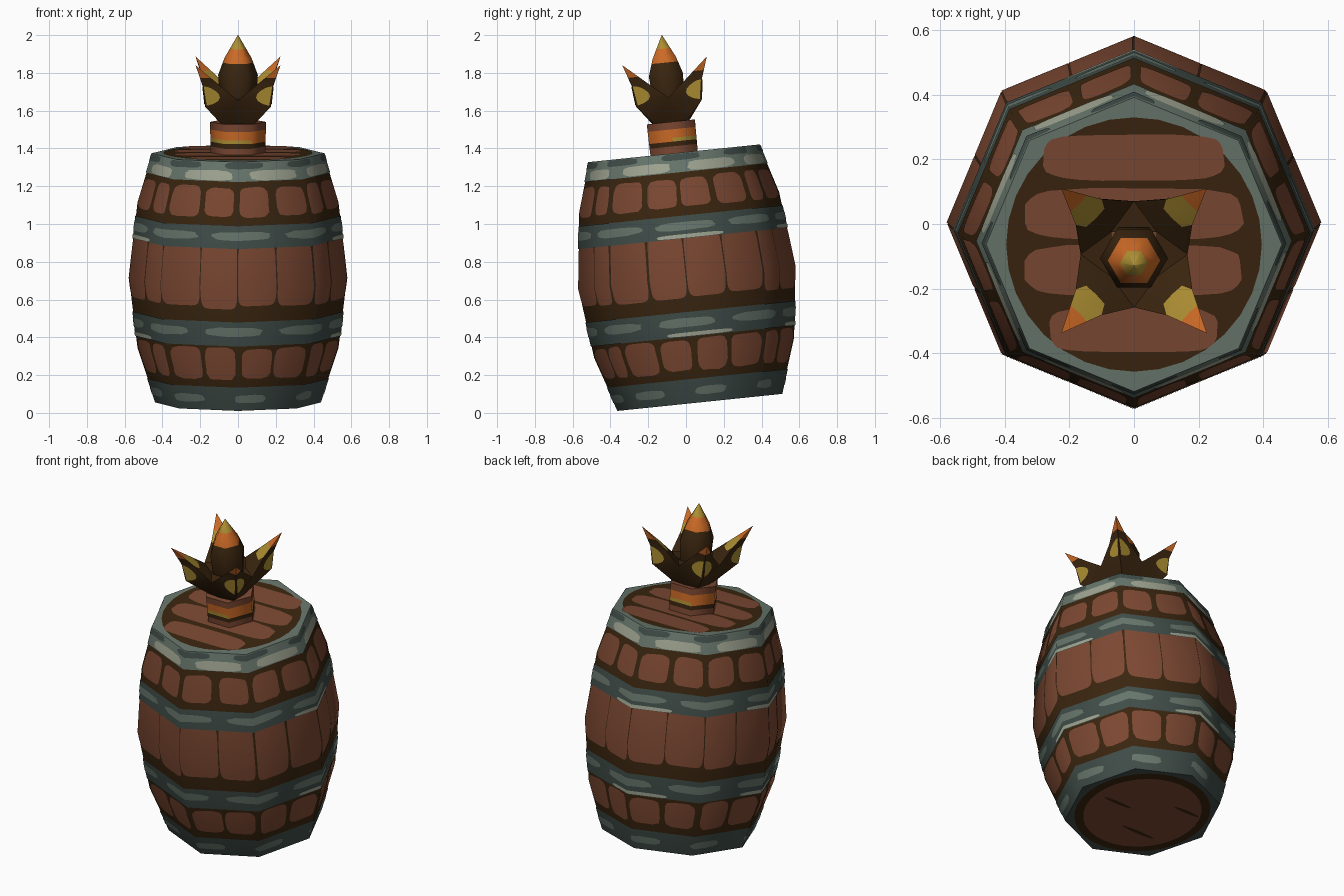
import bpy, bmesh, math, random
from mathutils import Vector, Matrix

random.seed(4)
if "Cube" in bpy.data.objects:
    bpy.data.objects.remove(bpy.data.objects["Cube"])


def srgb(*rgb):
    return tuple((c / 255 / 12.92) if c < 11 else ((c / 255 + 0.055) / 1.055) ** 2.4 for c in rgb) + (1,)


# Flat colours
MATS = []
for name, col in [("wood brown", srgb(124, 72, 50)), ("dark wood", srgb(58, 37, 15)),
                  ("dark steel", srgb(64, 77, 73)), ("mid steel", srgb(102, 117, 107)),
                  ("light steel", srgb(158, 163, 144)), ("orange", srgb(204, 106, 38)),
                  ("yellow", srgb(172, 142, 50))]:
    m = bpy.data.materials.new(name)
    m.use_nodes = True
    m.diffuse_color = col
    m.node_tree.nodes["Principled BSDF"].inputs["Base Color"].default_value = col
    MATS.append(m)
WOOD, DARK, STEEL, MID, LIGHT, ORANGE, YELLOW = range(7)

# The whole barrel leans slightly
TILT = Matrix.Translation((0, 0.005, 0.715)) @ Matrix.Rotation(math.radians(5.9), 4, "X")
TOP = 0.663
PROFILE = [(-TOP, 0.435), (-0.372, 0.532), (0, 0.577), (0.402, 0.532), (TOP, 0.453)]


def finish(name, bm, smooth=None, normal=None):
    me = bpy.data.meshes.new(name)
    bm.to_mesh(me)
    bm.free()
    for m in MATS:
        me.materials.append(m)
    if smooth or normal:
        me.polygons.foreach_set("use_smooth", [True] * len(me.polygons))
    if smooth:
        me.set_sharp_from_angle(angle=math.radians(smooth))
    if normal:
        me.normals_split_custom_set_from_vertices([normal(v.co) for v in me.vertices])
    ob = bpy.data.objects.new(name, me)
    ob.matrix_world = TILT
    bpy.context.collection.objects.link(ob)
    return ob


def bisect(bm, co, no):
    bmesh.ops.bisect_plane(bm, geom=bm.verts[:] + bm.edges[:] + bm.faces[:],
                           plane_co=co, plane_no=no, dist=1e-5)


def blob(cx, cy, a, b, power=4.5, count=24, wobble=0.0):
    """Outline of a rounded rectangle."""
    pts = []
    for i in range(count):
        t = math.tau * (i + 0.5) / count
        c, s = math.cos(t), math.sin(t)
        k = 1 + random.uniform(-wobble, wobble)
        pts.append((cx + math.copysign(abs(c) ** (2 / power), c) * a * k,
                    cy + math.copysign(abs(s) ** (2 / power), s) * b * k))
    return pts


def wrap(s, h, off):
    """Map corner number s and height h onto the eight-sided wall."""
    for (h0, r0), (h1, r1) in zip(PROFILE, PROFILE[1:]):
        if h <= h1 + 1e-6:
            break
    r = r0 + (r1 - r0) * (h - h0) / (h1 - h0) + off
    k = math.floor(s + 1e-5)
    a, b = (Vector((math.cos(q * math.pi / 4), math.sin(q * math.pi / 4), 0)) * r for q in (k, k + 1))
    p = a.lerp(b, s - k)
    p.z = h
    return p


def wall_normal(co):
    n = Vector((co.x, co.y, 0)).normalized()
    n.z = 0.5 * co.z
    return n.normalized()


def wall_part(name, outlines, off):
    """Thin painted pieces that follow the barrel wall; outlines = [(points, material)]."""
    bm = bmesh.new()
    for pts, mat in outlines:
        bm.faces.new([bm.verts.new((x, y, 0)) for x, y in pts]).material_index = mat
    for k in range(-1, 10):
        bisect(bm, (k, 0, 0), (1, 0, 0))
    for h, _ in PROFILE[1:-1]:
        bisect(bm, (0, h, 0), (0, 1, 0))
    for v in bm.verts:
        v.co = wrap(v.co.x, v.co.y, off)
    finish(name, bm, normal=wall_normal)


def ring(h0, h1):
    return [(0, h0), (8, h0), (8, h1), (0, h1)]


# Barrel wall and hoops
wall_part("barrel_wall", [(ring(-TOP, TOP), DARK)], 0)
wall_part("hoops", [(ring(-TOP, -0.535), STEEL), (ring(-0.31, -0.18), STEEL),
                    (ring(0.21, 0.33), STEEL), (ring(0.56, TOP), MID)], 0.004)

# Staves, two on each side of the barrel
staves = []
for i in range(16):
    c = i / 2 + 0.25
    staves.append((blob(c + random.uniform(-.02, .02), 0.452, 0.21, random.uniform(.074, .083), wobble=.03), WOOD))
    staves.append((blob(c, 0.07, random.choice((0.235, 0.24, 0.25)), random.uniform(.165, .185), 7), WOOD))
    staves.append((blob(c + random.uniform(-.02, .02), -0.408, 0.215, random.uniform(.08, .09), wobble=.03), WOOD))
wall_part("staves", staves, 0.002)

# Worn highlights on the hoops
marks = []
for k in range(8):
    marks.append((blob(k + 0.05, 0.275, 0.4, 0.022, 3, wobble=.06), MID))
    marks.append((blob(k - 0.05, -0.235, 0.38, 0.024, 3, wobble=.06), MID))
    marks.append((blob(k + 0.2, -0.6, 0.25, 0.022, 3, wobble=.06), MID))
    marks.append((blob(k + 0.55, 0.59, 0.36, 0.026, 4, wobble=.05), LIGHT))
    marks.append((blob(k + 0.1, 0.642, 0.3, 0.017, 4, wobble=.05), STEEL))
    if k % 2 == 0 and k != 6:
        marks.append((blob(k + 0.1, 0.222, 0.45, 0.01, 4), LIGHT))
        marks.append((blob(k + 0.1, -0.297, 0.45, 0.01, 4), LIGHT))
wall_part("hoop_highlights", marks, 0.006)


def circle(r, n):
    return [(r * math.cos(math.tau * i / n), r * math.sin(math.tau * i / n)) for i in range(n)]


def lid(name, side, layers):
    """Flat end of the barrel built from stacked thin layers."""
    bm = bmesh.new()
    for level, (pts, mat) in layers:
        z = side * (TOP + level * 0.002)
        f = bm.faces.new([bm.verts.new((x, y, z)) for x, y in pts[::side]])
        f.material_index = mat
    finish(name, bm)


planks = [(2, (blob(0, y, a, b, 4, wobble=.02), WOOD)) for y, a, b in
          [(0.27, 0.28, 0.072), (0.095, 0.335, 0.08), (-0.08, 0.335, 0.08), (-0.265, 0.26, 0.07)]]
lid("top_lid", 1, [(0, (circle(0.457, 8), MID)), (1, (circle(0.395, 32), DARK))] + planks)
cracks = [(3, (blob(x, y, a, 0.012, 2, 12), DARK)) for x, y, a in
          [(-0.2, 0.15, 0.09), (0.18, 0.0, 0.1), (-0.1, -0.16, 0.12)]]
lid("bottom_lid", -1, [(0, (circle(0.439, 8), STEEL)), (1, (circle(0.385, 32), DARK)),
                       (2, (circle(0.335, 32), WOOD))] + cracks)


def spindle(name, rows, sides, cuts, rule):
    """Stacked rings of (height, radius), cut level and coloured by height."""
    bm = bmesh.new()
    rings = [[bm.verts.new((x, y, h)) for x, y in circle(r, sides)] for h, r in rows]
    for a, b in zip(rings, rings[1:]):
        for i in range(sides):
            j = (i + 1) % sides
            bm.faces.new((a[i], a[j], b[j], b[i]))
    bm.faces.new(rings[-1])
    for h in cuts:
        bisect(bm, (0, 0, h), (0, 0, 1))
    for f in bm.faces:
        f.material_index = rule(f.calc_center_median())
    finish(name, bm, smooth=65)


# Neck of the stopper
def neck_rule(c):
    if c.z > 0.79 or c.z < 0.7:
        return WOOD
    if c.z > 0.745:
        return ORANGE
    if c.z > 0.725:
        return YELLOW if c.x * c.y > -0.002 else ORANGE
    return DARK


spindle("stopper_neck", [(0.65, 0.145), (0.83, 0.148)], 6, (0.7, 0.725, 0.745, 0.79), neck_rule)

# Central bud
spindle("bud", [(0.84, 0.06), (0.95, 0.095), (1.08, 0.105), (1.17, 0.072), (1.292, 0.001)], 6,
        (1.145, 1.22), lambda c: YELLOW if c.z > 1.22 else ORANGE if c.z > 1.145 else DARK)

# Four pointed leaves forming a square cup
bm = bmesh.new()
half = [Vector(p) for p in [(.10, 0, .83), (.09, .09, .83), (.175, .175, .93), (.165, 0, .96),
                            (.187, .187, 1.04), (.18, .1, 1.045), (.225, .225, 1.155), (.07, .07, .96)]]
OUTER = [(0, 1, 2, 3), (3, 2, 4, 5), (5, 4, 6)]
INNER = [(3, 5, 7), (5, 6, 7)]
for q in range(4):
    rot = Matrix.Rotation(q * math.pi / 2, 3, "Z")
    for mirror in (False, True):
        pts = [rot @ (Vector((p.y, p.x, p.z)) if mirror else p) for p in half]
        for face in OUTER + INNER:
            order = face[::-1] if mirror else face
            f = bm.faces.new([bm.verts.new(pts[i]) for i in order])
            f.material_index = YELLOW if face == (5, 6, 7) else DARK
        # Yellow patch on the outside of the leaf
        out = Vector((0, 1, 0)) if mirror else Vector((1, 0, 0))
        quad = [pts[i] + (rot @ out) * 0.003 for i in (2, 3, 5, 4)]
        patch = []
        for i in range(9):
            t = math.pi * i / 8
            u, v = 0.06 + 0.55 * math.sin(t), 0.5 - 0.48 * math.cos(t)
            patch.append(quad[0].lerp(quad[1], u).lerp(quad[3].lerp(quad[2], u), v))
        f = bm.faces.new([bm.verts.new(p) for p in (patch if mirror else patch[::-1])])
        f.material_index = YELLOW
    f = bm.faces.new([bm.verts.new(rot @ Vector(p)) for p in
                      [(.165, 0, .96), (.07, .07, .96), (.07, -.07, .96)]])
    f.material_index = DARK
bmesh.ops.remove_doubles(bm, verts=bm.verts[:], dist=1e-4)
for h in (1.02, 1.085):
    bisect(bm, (0, 0, h), (0, 0, 1))
for f in bm.faces:
    z = f.calc_center_median().z
    if z > 1.085:
        f.material_index = ORANGE
    elif z < 1.02 and f.normal.z > 0.5:
        f.material_index = DARK
finish("leaf_cup", bm, smooth=40)
